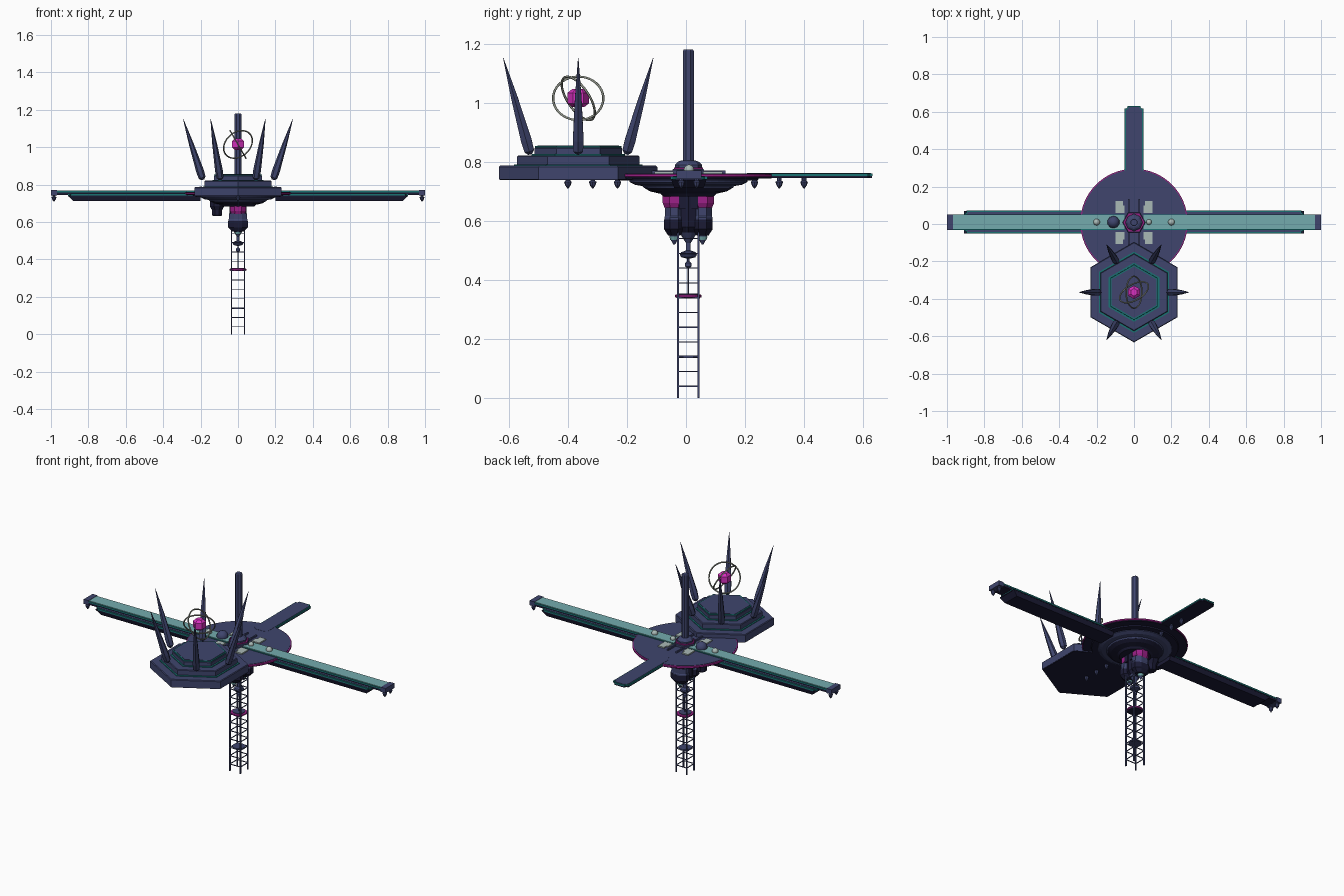
import bpy, bmesh, math
from mathutils import Vector, Matrix

cube = bpy.data.objects.get("Cube")
if cube:
    bpy.data.objects.remove(cube, do_unlink=True)


def material(name, r, g, b):
    m = bpy.data.materials.new(name)
    m.use_nodes = True
    m.diffuse_color = (r, g, b, 1)
    m.node_tree.nodes["Principled BSDF"].inputs["Base Color"].default_value = (r, g, b, 1)
    return m


SLATE = material("slate blue", .05, .06, .155)
NAVY = material("dark navy", .011, .011, .036)
GLASS = material("pale teal deck", .175, .41, .42)
TEAL = material("teal trim", .01, .17, .17)
PINK = material("bright magenta", .68, .03, .52)
GLOW = material("deep magenta", .34, .015, .25)
GREY = material("ring grey", .25, .27, .23)
PALE = material("pale metal", .4, .49, .47)

CY = .008      # hub axis
PY = -.365     # platform axis


def finish(name, bm, mat, smooth=False):
    bmesh.ops.recalc_face_normals(bm, faces=bm.faces)
    me = bpy.data.meshes.new(name)
    bm.to_mesh(me)
    bm.free()
    me.materials.append(mat)
    ob = bpy.data.objects.new(name, me)
    bpy.context.collection.objects.link(ob)
    for p in me.polygons:
        p.use_smooth = smooth
    return ob


def lathe(name, profile, mat, x=0, y=CY, n=24, turn=0, scale=(1, 1)):
    """Closed solid from (radius, height) points around a vertical axis."""
    bm = bmesh.new()
    rings = []
    for r, z in profile:
        ring = []
        for i in range(n):
            a = turn + math.tau * i / n
            ring.append(bm.verts.new((x + r * scale[0] * math.cos(a),
                                      y + r * scale[1] * math.sin(a), z)))
        rings.append(ring)
    for lo, hi in zip(rings, rings[1:]):
        for i in range(n):
            j = (i + 1) % n
            bm.faces.new((lo[i], lo[j], hi[j], hi[i]))
    bm.faces.new(rings[0])
    bm.faces.new(rings[-1])
    return finish(name, bm, mat)


def box(name, x0, x1, y0, y1, z0, z1, mat, bevel=0):
    bm = bmesh.new()
    size = Matrix.Diagonal((x1 - x0, y1 - y0, z1 - z0, 1))
    mid = Matrix.Translation(((x0 + x1) / 2, (y0 + y1) / 2, (z0 + z1) / 2))
    bmesh.ops.create_cube(bm, size=1, matrix=mid @ size)
    if bevel:
        upright = [e for e in bm.edges if abs(e.verts[0].co.z - e.verts[1].co.z) > 1e-4]
        bmesh.ops.bevel(bm, geom=upright, offset=bevel, segments=3, affect='EDGES')
    return finish(name, bm, mat)


def ball(name, x, y, z, r, mat):
    bm = bmesh.new()
    bmesh.ops.create_icosphere(bm, subdivisions=2, radius=r,
                               matrix=Matrix.Translation((x, y, z)))
    return finish(name, bm, mat, True)


def lamp(name, x, y):
    lathe(name, [(.002, .71), (.009, .72), (.013, .732), (.008, .736), (.008, .748)],
          SLATE, x, y, 8)


# Lattice tower
H = .035
for sx in (-1, 1):
    for sy in (-1, 1):
        x, y = sx * H, CY + sy * H
        box("tower_post", x - .0035, x + .0035, y - .0035, y + .0035, 0, .57, SLATE)
for k in range(11):
    z = .04 + .05 * k
    for s in (-1, 1):
        y = CY + s * H
        box("tower_rung_x", -H, H, y - .002, y + .002, z - .002, z + .002, SLATE)
        box("tower_rung_y", s * H - .002, s * H + .002, CY - H, CY + H, z - .002, z + .002, SLATE)
lathe("tower_lower_disc", [(.036, .136), (.036, .144)], SLATE)
lathe("tower_upper_disc", [(.038, .337), (.041, .341)], NAVY)
lathe("tower_upper_disc_rim", [(.041, .34), (.045, .342), (.045, .349), (.041, .351)], GLOW)
lathe("tower_upper_disc_cap", [(.034, .349), (.034, .354)], SLATE)

# Hanging finial under the hub
lathe("finial", [(.003, .345), (.003, .44), (.011, .446), (.011, .457), (.004, .463),
                 (.004, .472), (.024, .477), (.029, .486), (.024, .494), (.008, .5),
                 (.008, .525), (.03, .56)], SLATE, n=16)

# Hub pods
lathe("hub_core", [(.02, .55), (.045, .58), (.045, .7)], NAVY, n=8)
for s in (-1, 1):
    y = CY + s * .048
    lathe("pod_body", [(.036, .6), (.036, .612), (.034, .616), (.034, .645)],
          SLATE, 0, y, 8, math.pi / 8, (1.55, 1))
    lathe("pod_lower", [(.022, .55), (.037, .572), (.037, .605)],
          NAVY, 0, y, 8, math.pi / 8, (1.55, 1))
    lathe("pod_glow", [(.034, .642), (.042, .66), (.042, .686)], GLOW,
          0, y, 8, math.pi / 8, (1.1, 1))
    lathe("pod_nozzle", [(.003, .52), (.012, .535), (.018, .555)], SLATE, 0, y, 10)
    lathe("pod_nozzle_band", [(.014, .536), (.018, .548)], GLASS, 0, y, 10)
    y = CY + s * .02
    box("pod_side_plate", -.046, .046, y - .012, y + .012, .64, .69, NAVY)

# Stepped bowl and main disc
lathe("bowl_neck", [(.085, .682), (.095, .692), (.13, .7), (.15, .712)], NAVY, n=48)
lathe("bowl", [(.15, .711), (.155, .718), (.18, .722), (.2, .732), (.2, .737)], SLATE, n=48)
lathe("disc_under", [(.235, .736), (.238, .743), (.282, .744), (.284, .75)], NAVY, n=64)
lathe("disc_edge", [(.284, .748), (.287, .75), (.287, .757), (.284, .759)], GLOW, n=64)
lathe("disc_deck", [(.281, .75), (.281, .761)], SLATE, n=64)

# Runways front and back with lamps below
for y0, y1 in ((.2, .632), (-.5, -.2)):
    box("runway_under", -.048, .048, y0 + .002, y1 - .002, .745, .753, NAVY, .014)
    box("runway_trim", -.05, .05, y0, y1, .752, .76, TEAL, .015)
    box("runway", -.044, .044, y0 + .006, y1 - .006, .755, .762, SLATE, .014)
for s in (-1, 1):
    for y in (.232, .316, .4):
        lamp("runway_lamp", 0, s * y)

# Wings
WY = .01
for s in (-1, 1):
    def span(a, b):
        return sorted((s * a, s * b))
    bm = bmesh.new()
    lower = []
    for x, w, z in ((.2, .05, .712), (.88, .05, .712), (.91, .06, .74), (.2, .06, .74)):
        lower.append([bm.verts.new((s * x, WY + t * w, z)) for t in (-1, 1)])
    bm.faces.new([p[0] for p in lower])
    bm.faces.new([p[1] for p in lower])
    for i in range(4):
        a, b = lower[i], lower[(i + 1) % 4]
        bm.faces.new((a[0], a[1], b[1], b[0]))
    finish("wing_keel", bm, NAVY)
    x0, x1 = span(.2, .91)
    box("wing_flange_under", x0, x1, WY - .06, WY + .06, .737, .742, NAVY, .015)
    box("wing_flange", x0, x1, WY - .062, WY + .062, .741, .75, TEAL, .015)
    x0, x1 = span(.2, .902)
    box("wing_flange_cap", x0, x1, WY - .054, WY + .054, .745, .752, SLATE, .012)
    x0, x1 = span(.05, .985)
    box("wing_beam", x0, x1, WY - .04, WY + .04, .745, .758, NAVY)
    box("wing_rail", x0, x1, WY - .041, WY + .041, .757, .765, TEAL)
    box("wing_deck", x0, x1, WY - .037, WY + .037, .763, .768, GLASS)
    x0, x1 = span(.968, 1)
    box("wing_end_cap", x0, x1, WY - .042, WY + .042, .742, .77, SLATE)
    for t in (-1, 1):
        lamp("wing_end_lamp", s * .984, WY + t * .026)
        y = CY + t * .07
        # Pale brackets and slim rails on the deck
        x0, x1 = span(.05, .1)
        box("deck_bracket", x0, x1, y - .02, y + .02, .76, .768, PALE)
        x0, x1 = span(.06, .1)
        y0, y1 = sorted((y, y + t * .045))
        box("deck_bracket_arm", x0, x1, y0, y1, .76, .768, PALE)
    x0, x1 = span(.024, .032)
    box("deck_rail", x0, x1, CY - .125, CY + .125, .76, .77, SLATE)
    ball("deck_light", s * .2, WY, .773, .018, PALE)
ball("deck_light_small", .08, WY, .773, .015, PALE)
ball("radome", -.11, WY, .772, .033, SLATE)

# Side turret below the disc
lathe("side_turret", [(.025, .632), (.03, .64), (.03, .665), (.042, .685), (.042, .715)],
      NAVY, -.112, WY, 8, math.pi / 8)

# Mast and collar
lathe("mast_base", [(.062, .76), (.062, .773), (.058, .776)], SLATE, n=6)
lathe("mast_glow_ring", [(.057, .775), (.057, .781)], GLOW, n=6)
lathe("mast_collar", [(.046, .78), (.046, .79), (.036, .8), (.026, .804)], SLATE, n=8)
lathe("mast", [(.02, .76), (.02, 1.175), (.017, 1.18)], SLATE, n=8, turn=math.pi / 8)

# Hexagonal platform
Q = math.pi / 6
lathe("platform_underside", [(.264, .738), (.267, .742)], NAVY, 0, PY, 6, Q)
for r, z0, z1 in ((.268, .741, .787), (.207, .787, .822), (.148, .822, .85)):
    lathe("platform_tier", [(r, z0), (r, z1 - .004), (r - .004, z1)], SLATE, 0, PY, 6, Q)
for r, z in ((.217, .787), (.158, .822), (.147, .85)):
    lathe("platform_trim", [(r, z - .001), (r, z + .004)], TEAL, 0, PY, 6, Q)
lathe("platform_top", [(.138, .85), (.138, .856)], SLATE, 0, PY, 6, Q)

# Six leaning spikes
lean = Vector((.105, 0, .325))
for i in range(6):
    ob = lathe("spike", [(.008, 0), (.019, .012), (.021, .05), (.013, .2), (.001, .342)],
               SLATE, 0, 0, 6)
    turn = Matrix.Rotation(math.tau * i / 6, 4, 'Z')
    tilt = Vector((0, 0, 1)).rotation_difference(lean).to_matrix().to_4x4()
    ob.matrix_world = (Matrix.Translation((0, PY, .826)) @ turn
                       @ Matrix.Translation((.188, 0, 0)) @ tilt)

# Floating crystal and its tilted rings
lathe("crystal", [(.02, .985), (.036, .998), (.036, 1.034), (.02, 1.047)], PINK, 0, PY, 6, Q)
for axis in ((.87, 0, .5), (-.43, .75, .5)):
    bpy.ops.mesh.primitive_torus_add(major_radius=.085, minor_radius=.004,
                                     major_segments=48, minor_segments=6,
                                     location=(0, PY, 1.015))
    ring = bpy.context.object
    ring.name = "crystal_ring"
    ring.rotation_euler = Vector(axis).to_track_quat('Z', 'Y').to_euler()
    ring.data.materials.append(GREY)
    bpy.ops.object.shade_smooth()
